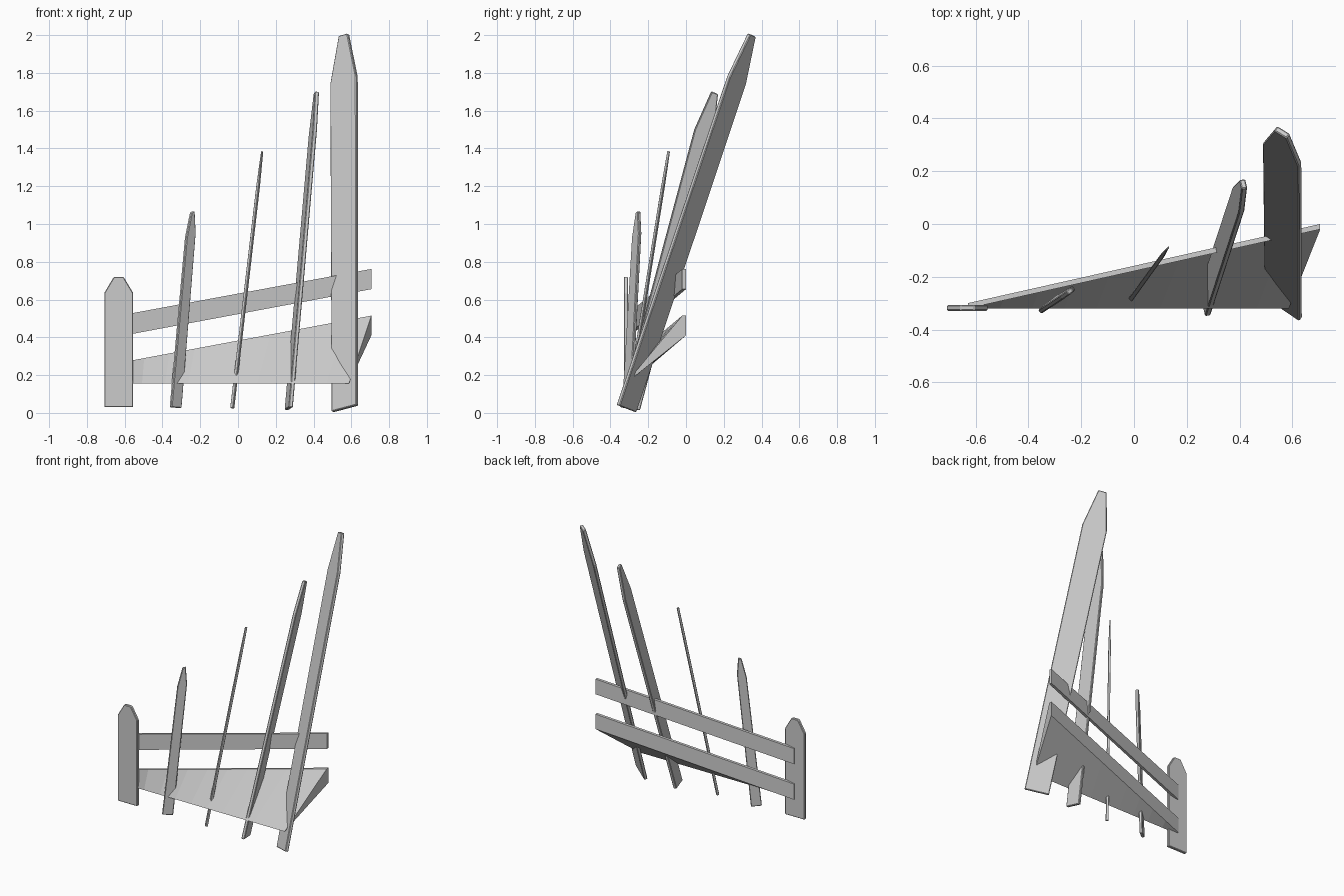
import bpy
from mathutils import Vector

if "Cube" in bpy.data.objects:
    bpy.data.objects.remove(bpy.data.objects["Cube"])


def make_mesh(name, verts, faces, bevel=0.0):
    me = bpy.data.meshes.new(name)
    me.from_pydata([tuple(v) for v in verts], [], faces)
    ob = bpy.data.objects.new(name, me)
    bpy.context.collection.objects.link(ob)
    if bevel:
        m = ob.modifiers.new("soft_edge", 'BEVEL')
        m.width, m.segments = bevel, 1
    return ob


def picket(name, bottom_l, bottom_r, shoulder_l, shoulder_r, tip_z, thick, bevel=0.004):
    """Flat board with a clipped point, leaning and yawed as its corners imply."""
    bl, br, sl, sr = map(Vector, (bottom_l, bottom_r, shoulder_l, shoulder_r))
    mid_s, mid_b = (sl + sr) / 2, (bl + br) / 2
    up = mid_s - mid_b
    width = sr - sl
    tip = mid_s + up * ((tip_z - mid_s.z) / up.z)
    outline = [bl, br, sr, tip + width * 0.17, tip - width * 0.17, sl]
    n = width.cross(up).normalized() * thick / 2
    verts = [p + n for p in outline] + [p - n for p in outline]
    k = len(outline)
    faces = [tuple(range(k)), tuple(reversed(range(k, 2 * k)))]
    faces += [(i, k + i, k + (i + 1) % k, (i + 1) % k) for i in range(k)]
    return make_mesh(name, verts, faces, bevel)


def rail(name, left, right, n=10):
    """Loft between two end sections: front low, front high, back high, back low."""
    verts = []
    for i in range(n + 1):
        verts += [Vector(a).lerp(Vector(b), i / n) for a, b in zip(left, right)]
    faces = [(0, 1, 2, 3), tuple(4 * n + j for j in (3, 2, 1, 0))]
    for i in range(n):
        for j in range(4):
            a, b = 4 * i + j, 4 * i + (j + 1) % 4
            faces.append((a, a + 4, b + 4, b))
    return make_mesh(name, verts, faces)


# Pickets, from the upright short one to the tall leaning one
picket("picket_1", (-0.708, -0.318, 0.03), (-0.555, -0.318, 0.03),
       (-0.708, -0.318, 0.635), (-0.555, -0.318, 0.635), 0.72, 0.022)
picket("picket_2", (-0.358, -0.333, 0.03), (-0.303, -0.29, 0.025),
       (-0.277, -0.28, 0.93), (-0.228, -0.242, 0.95), 1.065, 0.02)
picket("picket_3", (-0.038, -0.305, 0.025), (-0.023, -0.315, 0.025),
       (0.1, -0.117, 1.2), (0.113, -0.126, 1.2), 1.385, 0.016, 0.002)
picket("picket_4", (0.257, -0.245, 0.015), (0.28, -0.348, 0.03),
       (0.384, 0.143, 1.46), (0.408, 0.045, 1.5), 1.695, 0.022)
picket("picket_5", (0.5, -0.27, 0.005), (0.632, -0.36, 0.04),
       (0.493, 0.31, 1.74), (0.63, 0.225, 1.78), 2.0, 0.022)

# Upper rail: plain board running back to the right
rail("upper_rail",
     [(-0.63, -0.32, 0.405), (-0.63, -0.32, 0.515), (-0.63, -0.3, 0.515), (-0.63, -0.3, 0.405)],
     [(0.706, -0.02, 0.655), (0.706, -0.02, 0.762), (0.706, 0, 0.762), (0.706, 0, 0.655)])

# Lower rail: front lower right corner pulled far forward into a wedge
rail("lower_rail",
     [(-0.63, -0.32, 0.155), (-0.63, -0.32, 0.265), (-0.63, -0.3, 0.265), (-0.63, -0.3, 0.155)],
     [(0.587, -0.32, 0.155), (0.706, -0.02, 0.515), (0.706, 0, 0.515), (0.706, 0, 0.41)])
